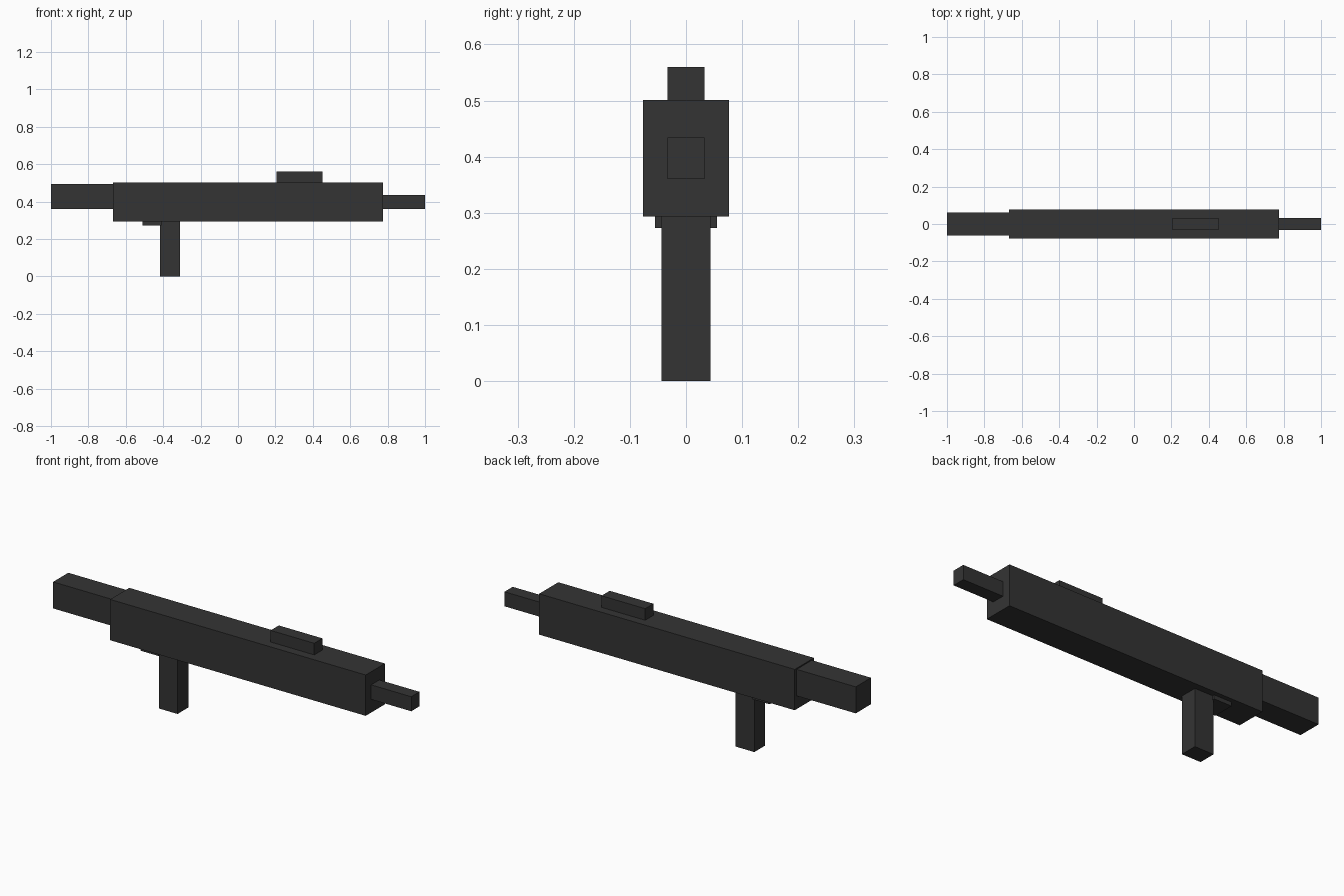
import bpy
import bmesh
from mathutils import Vector

cube = bpy.data.objects.get("Cube")
if cube:
    bpy.data.objects.remove(cube, do_unlink=True)

# One matte charcoal colour for every part
charcoal = bpy.data.materials.new("charcoal")
charcoal.use_nodes = True
colour = (0.034, 0.034, 0.034, 1.0)
charcoal.diffuse_color = colour
charcoal.node_tree.nodes["Principled BSDF"].inputs["Base Color"].default_value = colour


def box(name, x, half_width, z):
    """Box spanning x and z ranges, symmetric across y."""
    mesh = bpy.data.meshes.new(name)
    bm = bmesh.new()
    bmesh.ops.create_cube(bm, size=1.0)
    bmesh.ops.scale(bm, verts=bm.verts,
                    vec=Vector((x[1] - x[0], 2 * half_width, z[1] - z[0])))
    bm.to_mesh(mesh)
    bm.free()
    mesh.materials.append(charcoal)
    obj = bpy.data.objects.new(name, mesh)
    obj.location = ((x[0] + x[1]) / 2, 0, (z[0] + z[1]) / 2)
    bpy.context.collection.objects.link(obj)
    return obj


# Main housing with rear stock and front barrel
box("body", (-0.667, 0.774), 0.077, (0.293, 0.501))
box("stock", (-1.0, -0.66), 0.061, (0.36, 0.495))
box("barrel", (0.77, 1.0), 0.033, (0.36, 0.434))

# Sight on top
box("sight", (0.207, 0.453), 0.033, (0.495, 0.56))

# Grip and the thin plate behind it
box("grip", (-0.416, -0.31), 0.044, (0.0, 0.3))
box("grip_plate", (-0.51, -0.41), 0.055, (0.273, 0.3))
